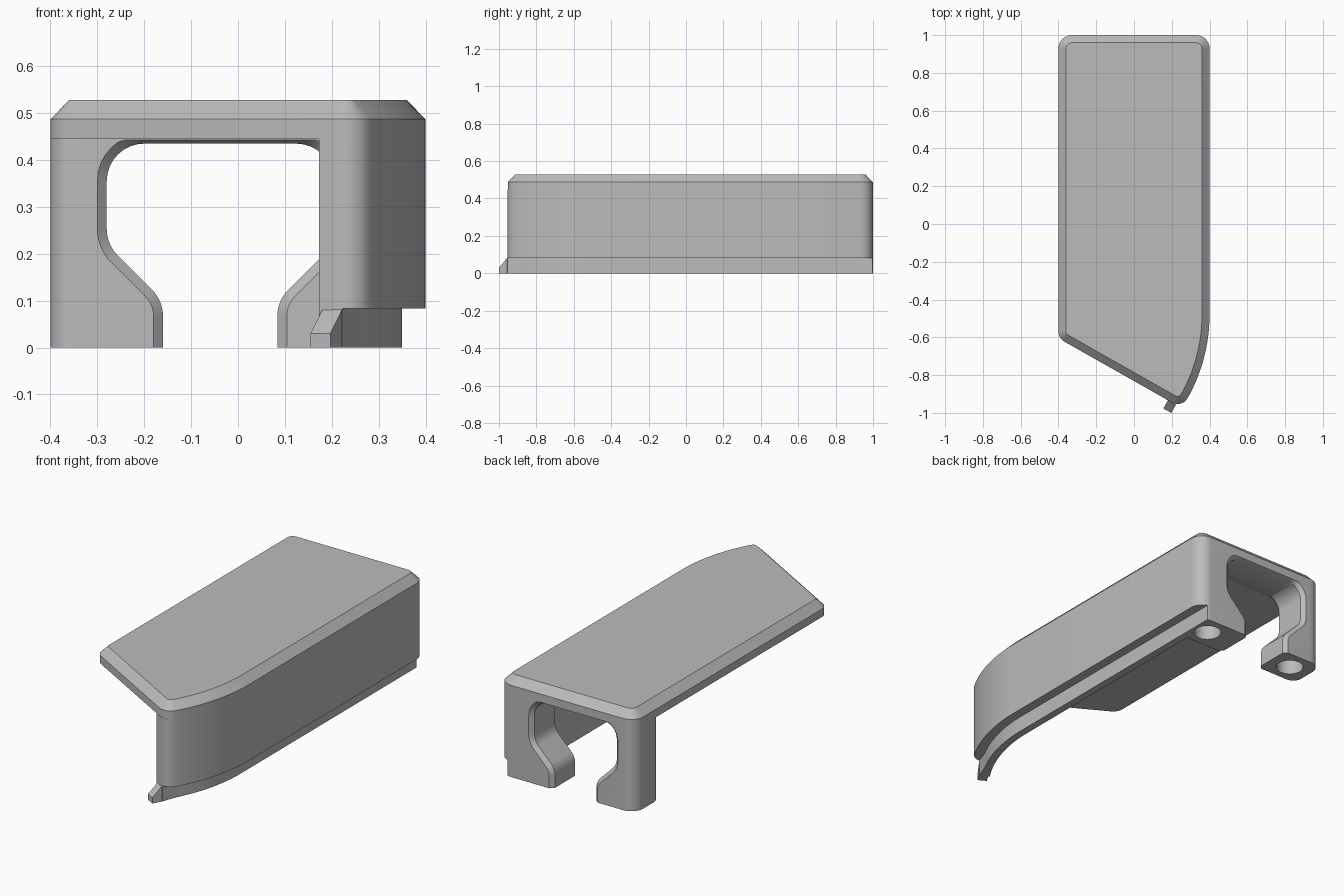
import bpy, bmesh
from math import sin, cos, tan, radians
from mathutils import Vector

if "Cube" in bpy.data.objects:
    bpy.data.objects.remove(bpy.data.objects["Cube"], do_unlink=True)

grey = bpy.data.materials.new("plain grey")
grey.use_nodes = True
grey.diffuse_color = (0.5, 0.5, 0.5, 1)
grey.node_tree.nodes["Principled BSDF"].inputs["Base Color"].default_value = (0.5, 0.5, 0.5, 1)


def fillet(corners, steps=8):
    """Round a closed outline of (x, y, radius) corners."""
    out = []
    for i, (x, y, r) in enumerate(corners):
        p = Vector((x, y))
        if not r:
            out.append(p)
            continue
        a = (Vector(corners[i - 1][:2]) - p).normalized()
        b = (Vector(corners[(i + 1) % len(corners)][:2]) - p).normalized()
        half = a.angle(b) / 2
        centre = p + (a + b).normalized() * r / sin(half)
        start = p + a * r / tan(half) - centre
        end = p + b * r / tan(half) - centre
        sweep = start.angle(end)
        for k in range(steps + 1):
            t = k / steps
            out.append(centre + (start * sin((1 - t) * sweep) + end * sin(t * sweep)) / sin(sweep))
    return out


def offset(points, d):
    """Grow (d > 0) or shrink a closed outline by mitred distance d."""
    n = len(points)
    area = sum(points[i - 1].cross(points[i]) for i in range(n))
    side = d if area > 0 else -d
    out = []
    for i, p in enumerate(points):
        u = (p - points[i - 1]).normalized()
        v = (points[(i + 1) % n] - p).normalized()
        n1, n2 = Vector((u.y, -u.x)), Vector((v.y, -v.x))
        out.append(p + (n1 + n2) * side / (1 + n1.dot(n2)))
    return out


def loft(name, rings):
    """Skin equal rings of 3D points and cap both ends."""
    bm = bmesh.new()
    loops = [[bm.verts.new(p) for p in ring] for ring in rings]
    for a, b in zip(loops, loops[1:]):
        for i in range(len(a)):
            bm.faces.new((a[i - 1], a[i], b[i], b[i - 1]))
    bm.faces.new(loops[0])
    bm.faces.new(loops[-1])
    bmesh.ops.recalc_face_normals(bm, faces=bm.faces)
    mesh = bpy.data.meshes.new(name)
    bm.to_mesh(mesh)
    bm.free()
    mesh.materials.append(grey)
    obj = bpy.data.objects.new(name, mesh)
    bpy.context.collection.objects.link(obj)
    return obj


def flat(points, z):
    return [(p[0], p[1], z) for p in points]


def activate(obj):
    bpy.ops.object.select_all(action='DESELECT')
    obj.select_set(True)
    bpy.context.view_layer.objects.active = obj


def cut(obj, cutter):
    cutter.hide_render = True
    mod = obj.modifiers.new("cut", 'BOOLEAN')
    mod.operation, mod.solver, mod.object = 'DIFFERENCE', 'EXACT', cutter
    activate(obj)
    bpy.ops.object.modifier_apply(modifier=mod.name)
    bpy.data.objects.remove(cutter, do_unlink=True)


def nose_arc(radius, end, steps=12):
    """Curve of the long side wall, from the nose back to the straight run."""
    angles = [radians(end * (1 - k / steps)) for k in range(steps + 1)]
    return [(-0.5 + radius * cos(a), -0.48 - radius * sin(a), 0) for a in angles]


# Cover plate with a chamfered top rim
nose = (0.252, -0.974, 0.06)
outer = nose_arc(0.9, 28)
plan = fillet([nose] + outer + [(0.4, 1, 0.07), (-0.4, 1, 0.07), (-0.4, -0.605, 0.06)])
cover = loft("cover_plate", [flat(plan, 0.445), flat(plan, 0.487),
                             flat(offset(plan, -0.04), 0.528)])

# Long side wall joined with the rear arch
inner = nose_arc(0.81, 33.8)
body_plan = fillet([nose] + outer + [(0.4, 1, 0.07), (-0.4, 1, 0.07), (-0.4, 0.79, 0.05),
                                     (0.31, 0.79, 0)] + inner[::-1])
body = loft("side_wall_and_rear_arch", [flat(body_plan, 0), flat(body_plan, 0.445)])

# Arch opening, chamfered on both faces
half = [(0.122, -0.1, 0), (0.122, 0.10, 0.08), (0.242, 0.22, 0.08), (0.242, 0.435, 0.08)]
profile = fillet(half + [(-x, z, r) for x, z, r in reversed(half)])
wide = [Vector((p.x, min(p.y, 0.443))) for p in offset(profile, 0.02)]
stations = [(wide, 0.77), (wide, 0.79), (profile, 0.81), (profile, 0.98), (wide, 1.0), (wide, 1.02)]
cut(body, loft("arch_cutter", [[(p.x - 0.038, y, p.y) for p in ring] for ring, y in stations]))

# Step that leaves a narrower lip under the wall
lip_end = Vector((0.222, -0.957))
push = Vector((-0.025, -0.043))
step = [(0.6, 1.1), (0.35, 1.1)] + [p[:2] for p in reversed(nose_arc(0.85, 28))]
step += [tuple(lip_end), tuple(lip_end + push * 2), (0.15, -1.2), (0.6, -1.2)]
cut(body, loft("step_cutter", [flat(step, -0.1), flat(step, 0.083)]))

# Blind holes under the two feet
for x in (-0.28, 0.265):
    circle = [(x + 0.068 * cos(radians(a)), 0.895 + 0.068 * sin(radians(a)))
              for a in range(0, 360, 10)]
    cut(body, loft("hole_cutter", [flat(circle, -0.1), flat(circle, 0.1)]))

# Small sloped hook at the front of the lip
hook = []
for p in (Vector((0.18, -0.9335)), lip_end):
    q = p + push
    hook.append([(*p, 0), (*q, 0), (*q, 0.03), (*p, 0.081)])
tip = loft("lip_hook", hook)

for obj in (cover, body, tip):
    activate(obj)
    bpy.ops.object.shade_smooth_by_angle(angle=radians(25))
